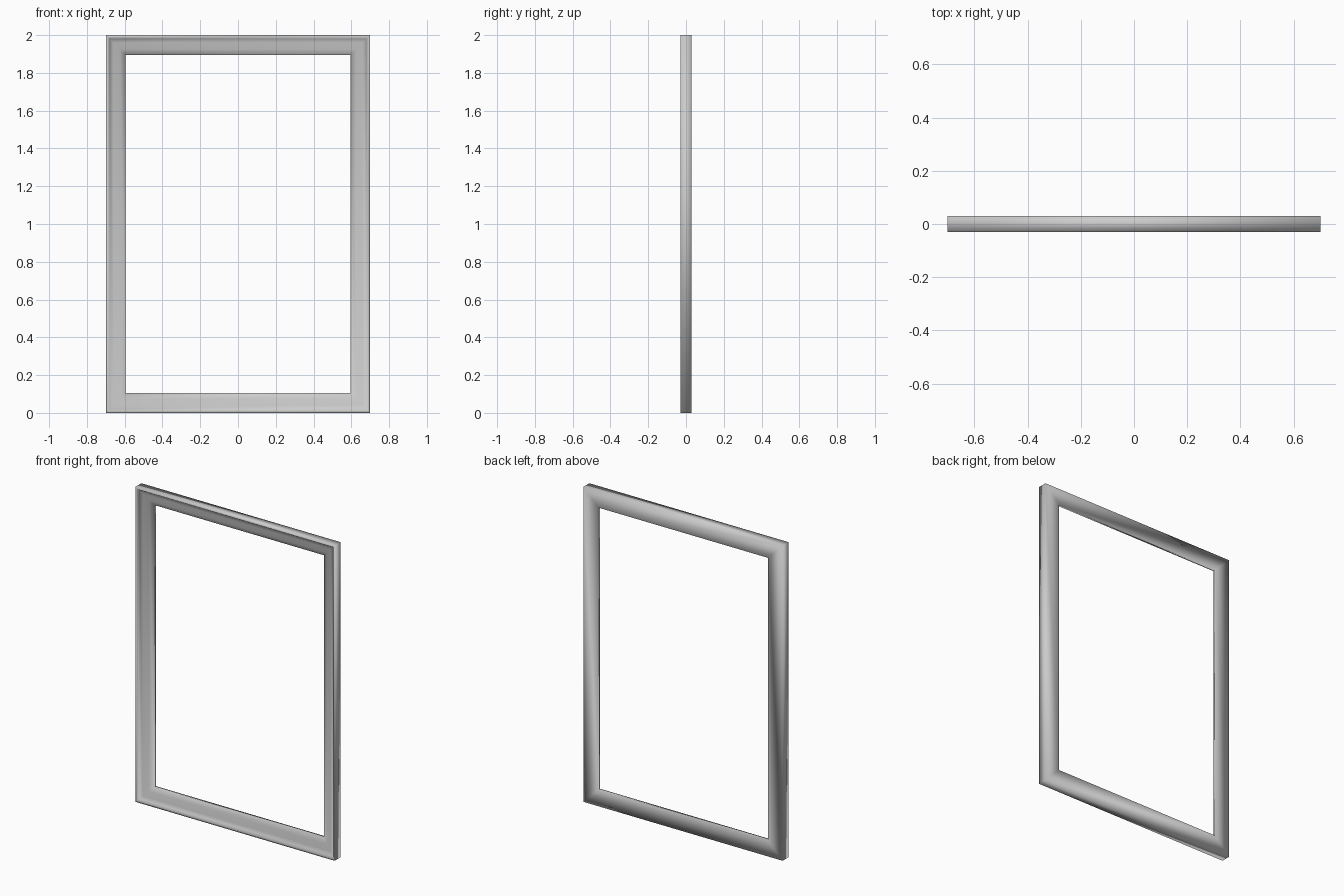
import bpy, bmesh

if "Cube" in bpy.data.objects:
    bpy.data.objects.remove(bpy.data.objects["Cube"])

# Moulding cross-section: (inset from the outer edge, y); rim at front, thin lip at back
PROFILE = [(0.0, 0.03), (0.0, -0.03), (0.012, -0.03), (0.02, -0.018),
           (0.04, -0.012), (0.075, 0.0), (0.104, 0.012), (0.104, 0.03)]
HALF_WIDTH, HEIGHT = 0.70, 2.0


def mitred_frame(name, profile):
    """Sweep the profile round a rectangle with mitred corners."""
    bm = bmesh.new()
    rings = []
    for sx, top in ((-1, 0), (1, 0), (1, 1), (-1, 1)):
        rings.append([bm.verts.new((sx * (HALF_WIDTH - d), y,
                                    HEIGHT - d if top else d)) for d, y in profile])
    n = len(profile)
    for i in range(4):
        a, b = rings[i], rings[(i + 1) % 4]
        for j in range(n):
            k = (j + 1) % n
            bm.faces.new((a[j], b[j], b[k], a[k]))
    bmesh.ops.recalc_face_normals(bm, faces=bm.faces)
    for f in bm.faces:
        f.smooth = True
    mesh = bpy.data.meshes.new(name)
    bm.to_mesh(mesh)
    bm.free()
    obj = bpy.data.objects.new(name, mesh)
    bpy.context.collection.objects.link(obj)
    return obj


# Rectangular picture or mirror frame
mitred_frame("frame", PROFILE)
